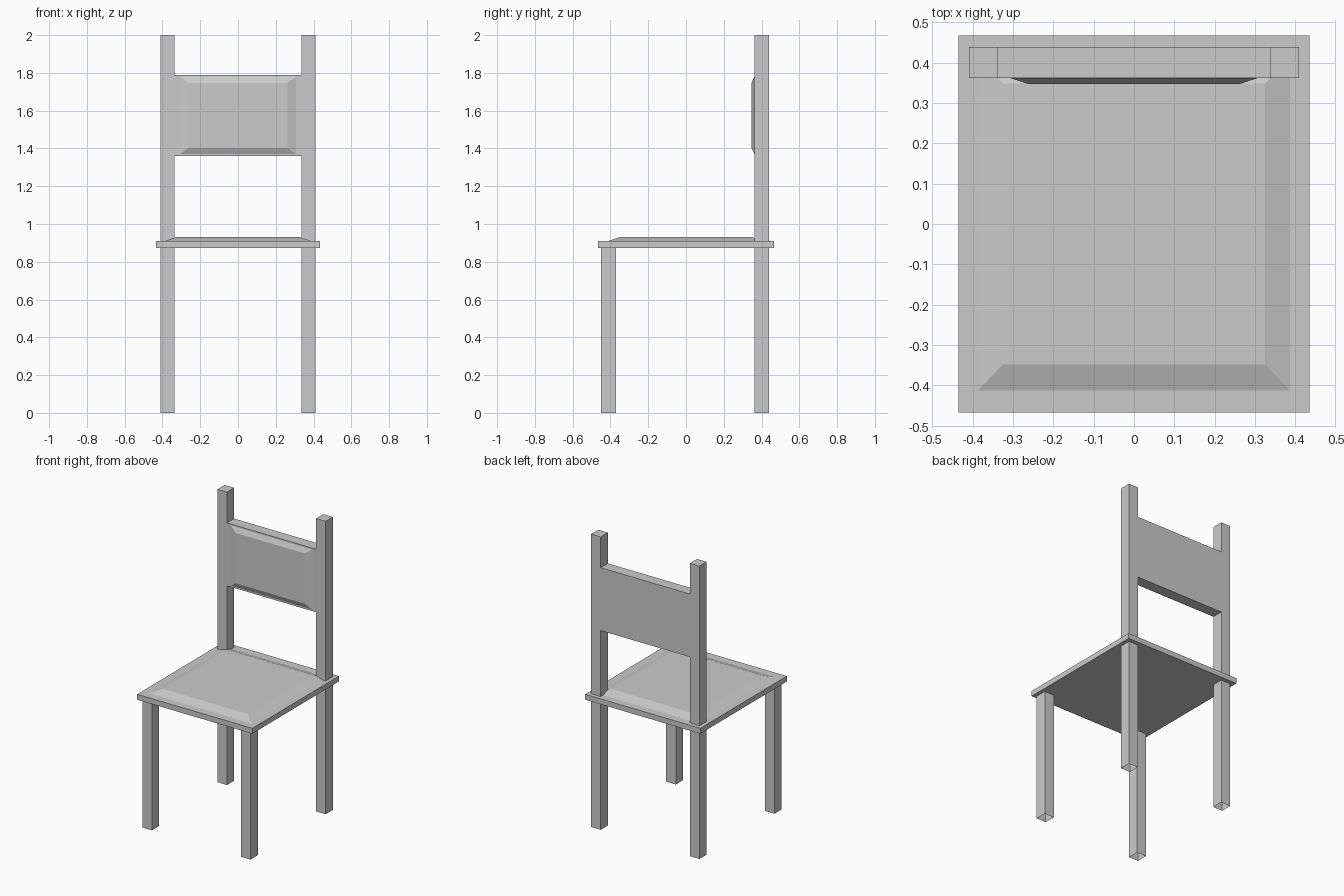
import bpy, bmesh
from mathutils import Vector

if "Cube" in bpy.data.objects:
    bpy.data.objects.remove(bpy.data.objects["Cube"])


def box(name, lo, hi, open_bottom=False, raised=None):
    """Box between two corners. raised = (direction, base half-sizes,
    top half-sizes, height) adds a bevelled field on that face."""
    lo, hi = Vector(lo), Vector(hi)
    bm = bmesh.new()
    bmesh.ops.create_cube(bm, size=1)
    for v in bm.verts:
        v.co = (lo + hi) / 2 + v.co * (hi - lo)
    bm.normal_update()
    if open_bottom:
        down = [f for f in bm.faces if f.normal.z < -0.9]
        bmesh.ops.delete(bm, geom=down, context='FACES_ONLY')
    if raised:
        direction, base, top, height = raised
        direction = Vector(direction)
        face = next(f for f in bm.faces if f.normal.dot(direction) > 0.9)
        mid = face.calc_center_median()
        for half, lift in ((base, 0), (top, height)):
            # inset the face, then place its corners at the wanted half-sizes
            bmesh.ops.inset_individual(bm, faces=[face], thickness=0.01)
            for v in face.verts:
                d = v.co - mid
                for i in range(3):
                    if direction[i]:
                        v.co[i] = mid[i] + direction[i] * lift
                    else:
                        v.co[i] = mid[i] + (half[i] if d[i] > 0 else -half[i])
    mesh = bpy.data.meshes.new(name)
    bm.to_mesh(mesh)
    bm.free()
    obj = bpy.data.objects.new(name, mesh)
    bpy.context.collection.objects.link(obj)
    return obj


# Seat with a raised, bevelled top
box("seat", (-0.435, -0.467, 0.873), (0.435, 0.467, 0.91),
    raised=((0, 0, 1), (0.386, 0.412, 0), (0.325, 0.348, 0), 0.021))

# Legs, hollow at the foot; the back ones run up as posts
for side, x in (("left", -0.373), ("right", 0.373)):
    x0, x1 = x - 0.036, x + 0.036
    box("front_leg_" + side, (x0, -0.449, 0), (x1, -0.371, 0.873), open_bottom=True)
    box("back_post_" + side, (x0, 0.362, 0), (x1, 0.439, 2), open_bottom=True)

# Backrest panel with a raised front
box("backrest", (-0.337, 0.362, 1.36), (0.337, 0.439, 1.79),
    raised=((0, -1, 0), (0.308, 0, 0.205), (0.262, 0, 0.172), 0.015))
